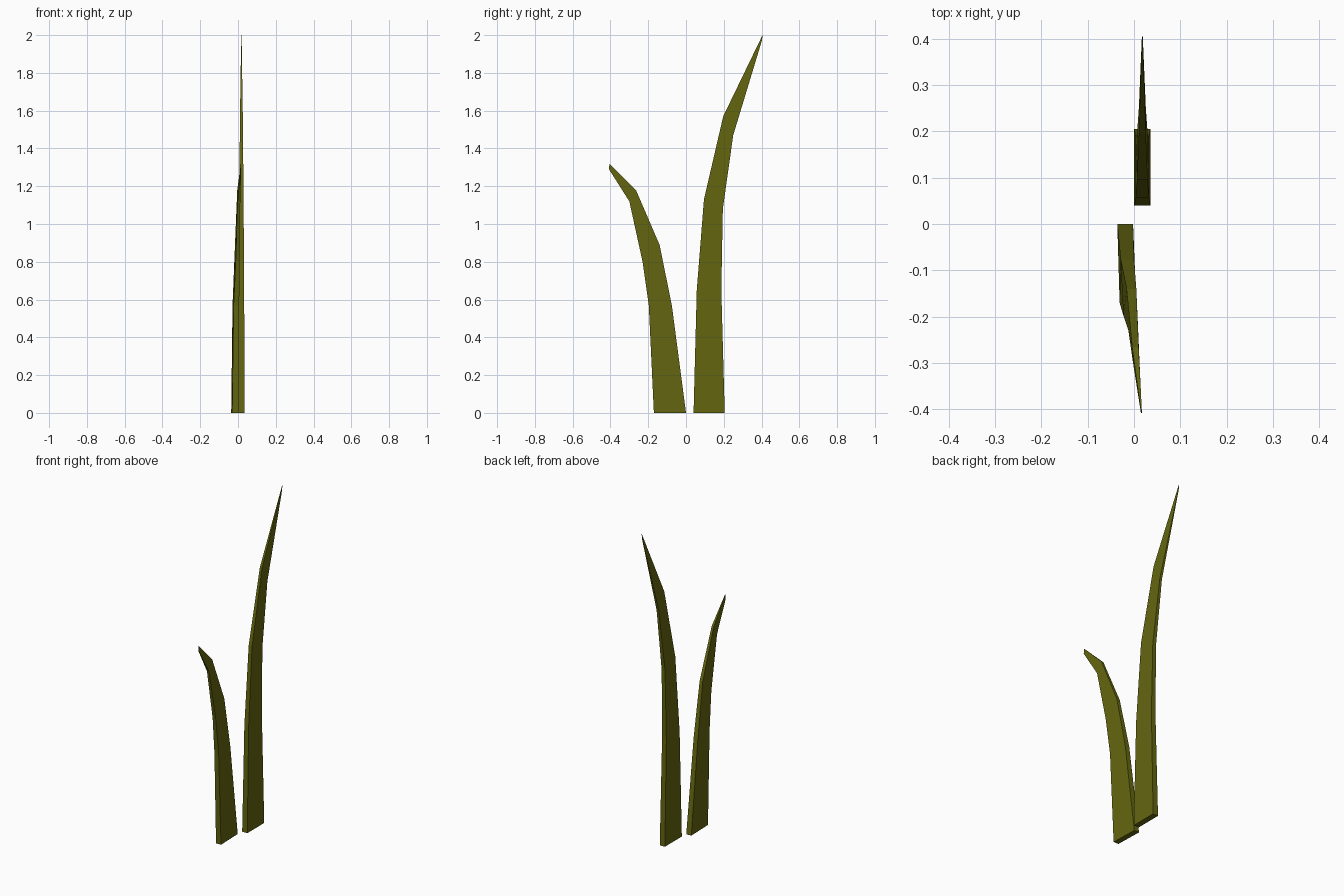
import bpy, bmesh

if "Cube" in bpy.data.objects:
    bpy.data.objects.remove(bpy.data.objects["Cube"])

mat = bpy.data.materials.new("olive green")
mat.diffuse_color = (0.125, 0.132, 0.005, 1)
mat.use_nodes = True
mat.node_tree.nodes["Principled BSDF"].inputs["Base Color"].default_value = mat.diffuse_color


def blade(name, rows):
    """Loft four-sided rings. Row: inner (y, z), outer (y, z), left x and right x
    at the inner edge, then the x shift of the outer edge's left and right."""
    bm = bmesh.new()
    rings = []
    for (yi, zi), (yo, zo), (li, ri), (lo, ro) in rows:
        pts = [(li, yi, zi), (ri, yi, zi), (ro, yo, zo), (lo, yo, zo)]
        rings.append([bm.verts.new(p) for p in pts])
    for a, b in zip(rings, rings[1:]):
        for i in range(4):
            j = (i + 1) % 4
            bm.faces.new((a[i], a[j], b[j], b[i]))
    bm.faces.new(rings[0])
    bm.faces.new(rings[-1])
    bmesh.ops.recalc_face_normals(bm, faces=bm.faces)
    me = bpy.data.meshes.new(name)
    bm.to_mesh(me)
    bm.free()
    me.materials.append(mat)
    ob = bpy.data.objects.new(name, me)
    bpy.context.collection.objects.link(ob)


# tall blade: symmetric taper about x = 0.018, bending to the back
tall = [((0.04, 0), (0.205, 0), 0.0175),
        ((0.057, 0.65), (0.187, 0.65), 0.0145),
        ((0.095, 1.13), (0.195, 1.08), 0.0115),
        ((0.197, 1.57), (0.25, 1.47), 0.0075),
        ((0.405, 2.0), (0.403, 1.975), 0.001)]
blade("tall_blade", [(a, b, (0.018 - h, 0.018 + h), (0.018 - h, 0.018 + h))
                     for a, b, h in tall])

# short blade: slightly turned, bending to the front
blade("short_blade", [
    ((0, 0), (-0.17, 0), (-0.036, -0.002), (-0.031, 0.003)),
    ((-0.075, 0.57), (-0.197, 0.57), (-0.029, 0.0), (-0.023, 0.006)),
    ((-0.14, 0.89), (-0.23, 0.80), (-0.016, 0.005), (-0.012, 0.009)),
    ((-0.265, 1.18), (-0.30, 1.12), (-0.004, 0.010), (-0.002, 0.012)),
    ((-0.405, 1.32), (-0.408, 1.29), (0.015, 0.017), (0.015, 0.017))])
